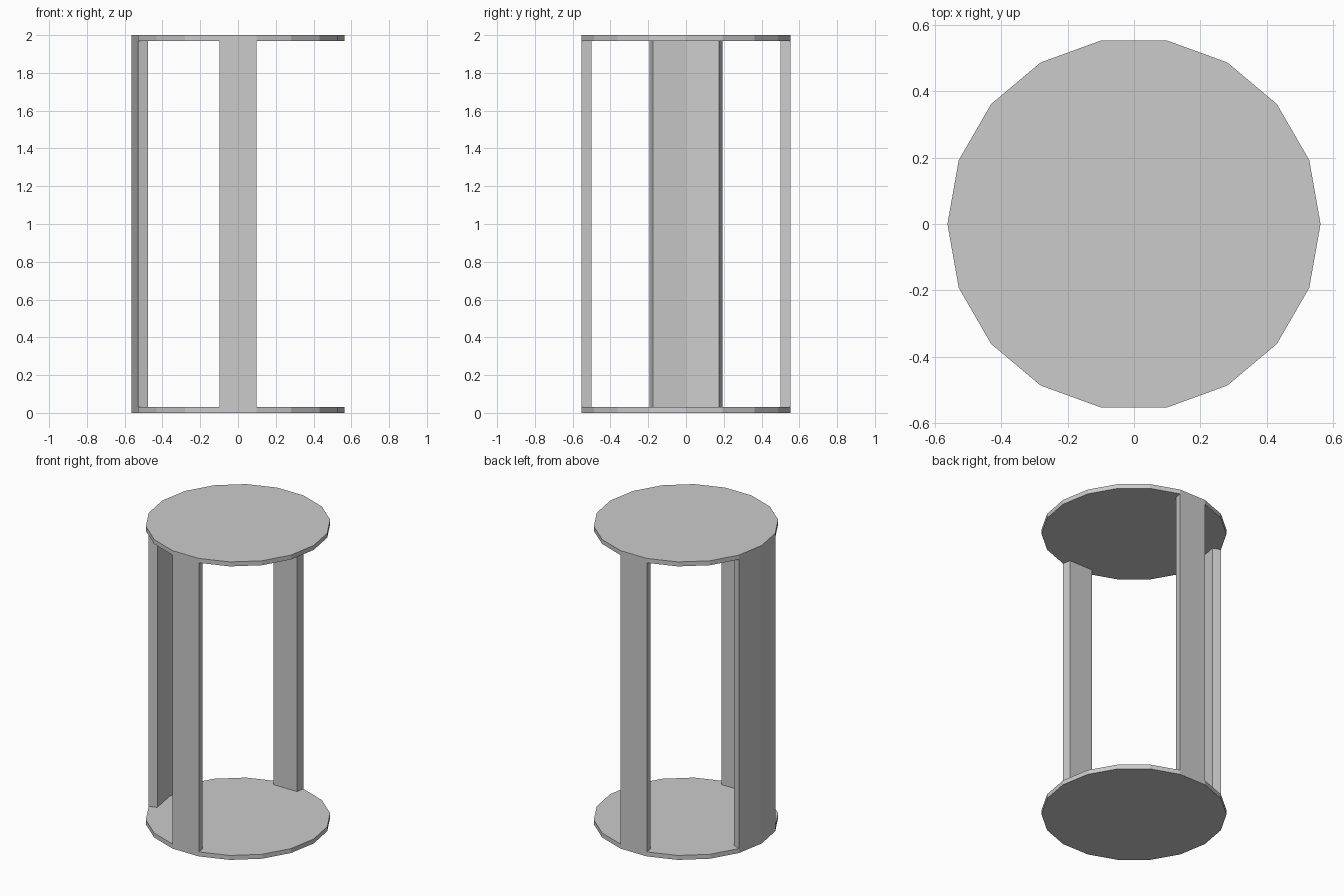
import bpy, bmesh
from math import cos, sin, radians

if "Cube" in bpy.data.objects:
    bpy.data.objects.remove(bpy.data.objects["Cube"])

SIDES = 18
R_OUT, R_IN = 0.5625, 0.508
HEIGHT, PLATE = 2.0, 0.03


def ring_point(radius, deg):
    return (radius * cos(radians(deg)), radius * sin(radians(deg)))


def prism(name, outline, z0, z1):
    """Extrude a flat outline from z0 up to z1."""
    bm = bmesh.new()
    base = bm.faces.new([bm.verts.new((x, y, z0)) for x, y in outline])
    top = bmesh.ops.extrude_face_region(bm, geom=[base], use_keep_orig=True)
    verts = [v for v in top["geom"] if isinstance(v, bmesh.types.BMVert)]
    bmesh.ops.translate(bm, verts=verts, vec=(0, 0, z1 - z0))
    bmesh.ops.recalc_face_normals(bm, faces=bm.faces)
    mesh = bpy.data.meshes.new(name)
    bm.to_mesh(mesh)
    bm.free()
    obj = bpy.data.objects.new(name, mesh)
    bpy.context.collection.objects.link(obj)
    return obj


def wall(name, angles):
    """Wall following the rim between the given corner angles."""
    outline = [ring_point(R_OUT, a) for a in angles]
    outline += [ring_point(R_IN, a) for a in reversed(angles)]
    return prism(name, outline, PLATE, HEIGHT - PLATE)


# Round end plates
disc = [ring_point(R_OUT, i * 360 / SIDES) for i in range(SIDES)]
prism("bottom_plate", disc, 0, PLATE)
prism("top_plate", disc, HEIGHT - PLATE, HEIGHT)

# Upright wall strips: one facet front and back, two facets on the left
wall("back_strip", [80, 100])
wall("left_strip", [160, 180, 200])
wall("front_strip", [260, 280])
